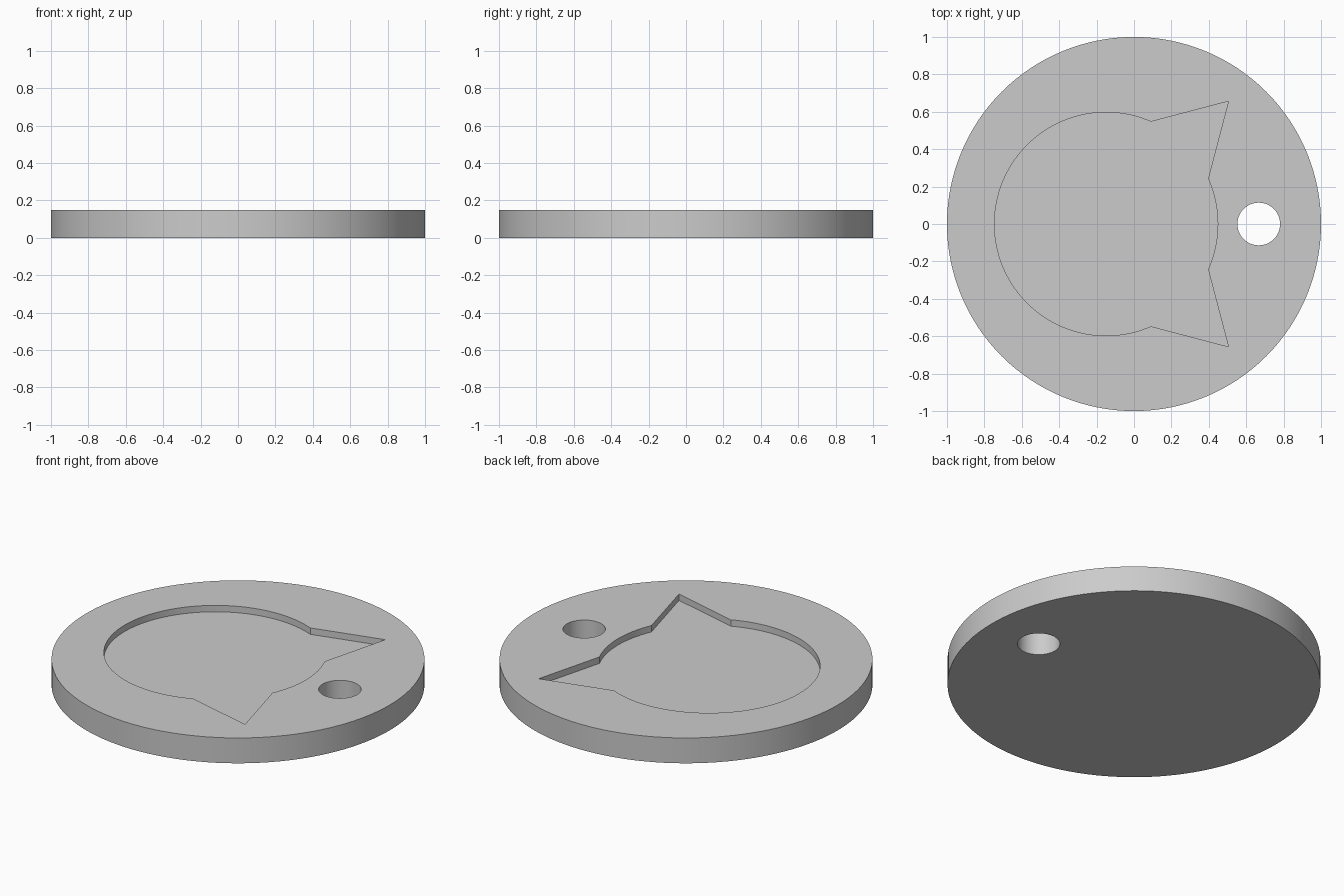
import bpy
import bmesh
from math import cos, sin, pi, radians

cube = bpy.data.objects.get("Cube")
if cube:
    bpy.data.objects.remove(cube)

THICKNESS = 0.15
FLOOR = 0.112          # height of the recess floor


def arc(cx, radius, start, end, count):
    """Points on an arc centred on the x axis, end point excluded."""
    step = (end - start) / count
    return [(cx + radius * cos(start + i * step), radius * sin(start + i * step))
            for i in range(count)]


# Outlines: disc rim, hanging hole, and round head with two pointed ears
rim = arc(0, 1, 0, 2 * pi, 128)
hole = arc(0.667, 0.114, 0, 2 * pi, 64)
inner, outer = radians(24), radians(66.4)
head_x, head_r = -0.149, 0.597
ear_tip = (0.505, 0.656)
head = arc(head_x, head_r, -inner, inner, 16)
head += arc(head_x, head_r, inner, outer, 1) + [ear_tip]
head += arc(head_x, head_r, outer, 2 * pi - outer, 80)
head += arc(head_x, head_r, -outer, -inner, 1) + [(ear_tip[0], -ear_tip[1])]

bm = bmesh.new()


def ring(points, z):
    """Closed loop of edges at one height."""
    verts = [bm.verts.new((x, y, z)) for x, y in points]
    return [bm.edges.new((v, verts[(i + 1) % len(verts)])) for i, v in enumerate(verts)]


def wall(points, low, high):
    """Vertical wall between two copies of an outline."""
    a, b = ring(points, low), ring(points, high)
    for e, f in zip(a, b):
        bm.faces.new((e.verts[0], e.verts[1], f.verts[1], f.verts[0]))
    return a, b


rim_low, rim_high = wall(rim, 0, THICKNESS)
hole_low, hole_high = wall(hole, 0, THICKNESS)
head_low, head_high = wall(head, FLOOR, THICKNESS)

# Underside, recess floor and top face
for edges in (rim_low + hole_low, head_low, rim_high + hole_high + head_high):
    bmesh.ops.triangle_fill(bm, use_beauty=True, edges=edges)
bmesh.ops.recalc_face_normals(bm, faces=bm.faces)

mesh = bpy.data.meshes.new("tag_disc")
bm.to_mesh(mesh)
bm.free()
disc = bpy.data.objects.new("tag_disc", mesh)
bpy.context.collection.objects.link(disc)

# Plain grey finish
grey = bpy.data.materials.new("plain_grey")
grey.use_nodes = True
colour = (0.6, 0.6, 0.6, 1)
grey.diffuse_color = colour
grey.node_tree.nodes["Principled BSDF"].inputs["Base Color"].default_value = colour
mesh.materials.append(grey)

bpy.ops.object.select_all(action="DESELECT")
disc.select_set(True)
bpy.context.view_layer.objects.active = disc
bpy.ops.object.shade_smooth_by_angle(angle=radians(30))
